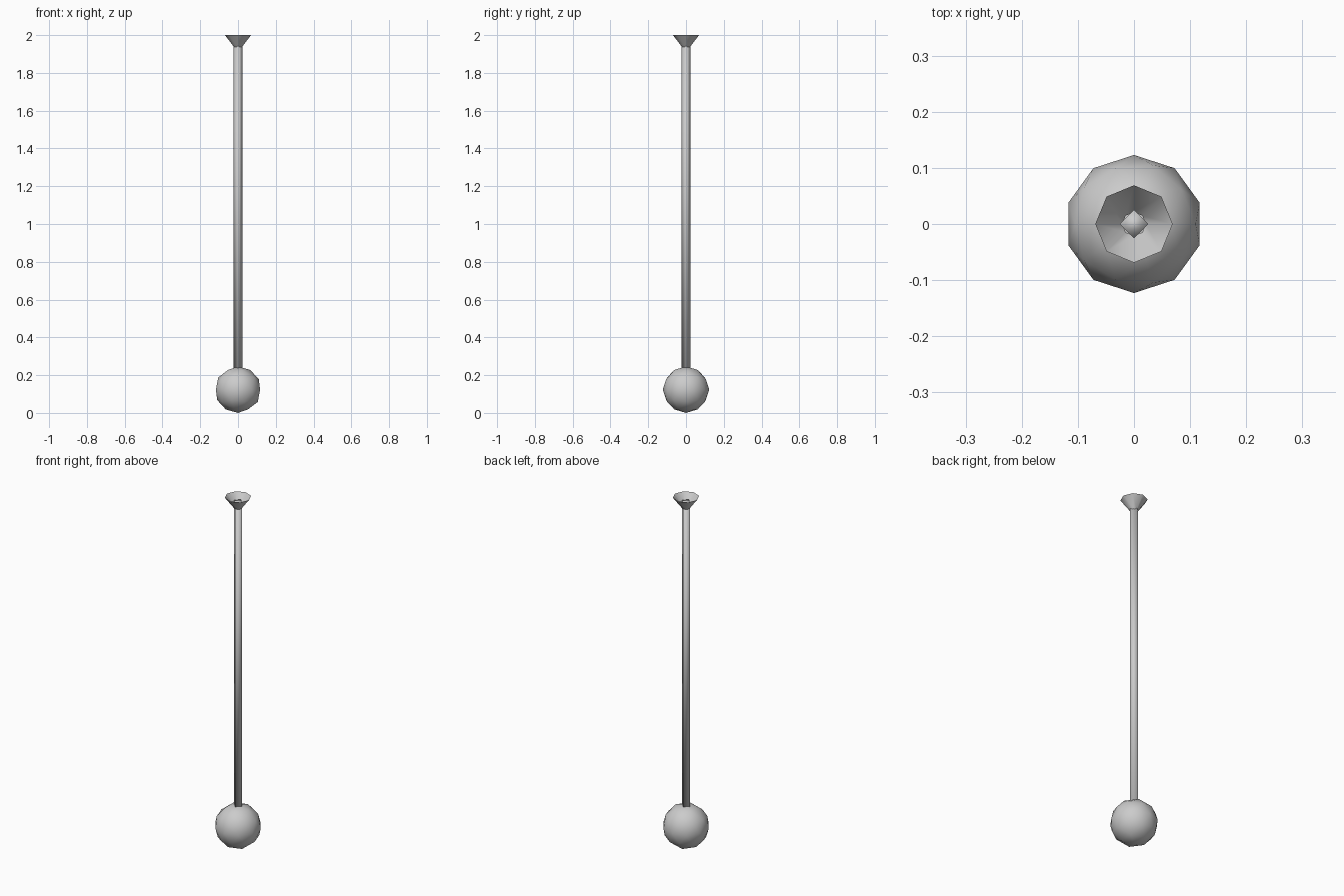
import bpy, math

if "Cube" in bpy.data.objects:
    bpy.data.objects.remove(bpy.data.objects["Cube"])


def finish(name):
    ob = bpy.context.object
    ob.name = name
    bpy.ops.object.shade_smooth()
    return ob


def tube(name, sides, r_low, r_high, z_low, z_high, fill):
    # Tapered or straight prism with corners on the x and y axes
    bpy.ops.mesh.primitive_cone_add(
        vertices=sides, radius1=r_low, radius2=r_high, depth=z_high - z_low,
        end_fill_type=fill, location=(0, 0, (z_low + z_high) / 2))
    return finish(name)


# Low-poly globe bulb at the bottom
R = 0.123
bpy.ops.mesh.primitive_ico_sphere_add(subdivisions=2, radius=R, location=(0, 0, R))
finish("globe")

# Long four-sided hanging rod
tube("hanging_rod", 4, 0.025, 0.025, 0.235, 1.975, 'NGON')

# Open flared ceiling cup
tube("ceiling_cup", 8, 0.021, 0.069, 1.937, 2.0, 'NOTHING')
